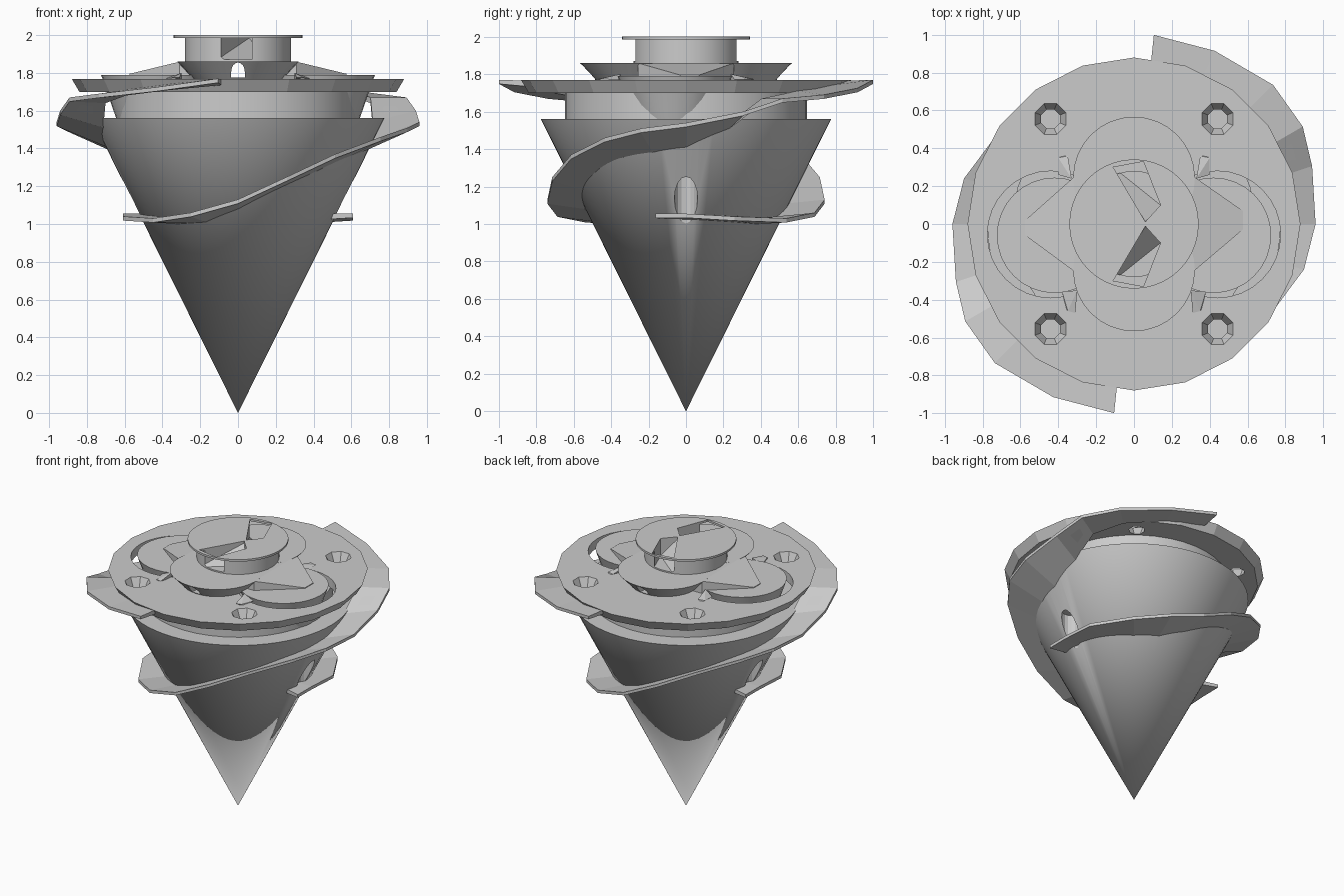
import bpy, bmesh
from math import radians, cos, sin, pi
from mathutils import Matrix

if "Cube" in bpy.data.objects:
    bpy.data.objects.remove(bpy.data.objects["Cube"])


def finish(name, bm, smooth=False):
    bmesh.ops.recalc_face_normals(bm, faces=bm.faces)
    me = bpy.data.meshes.new(name)
    bm.to_mesh(me)
    bm.free()
    ob = bpy.data.objects.new(name, me)
    bpy.context.collection.objects.link(ob)
    if smooth:
        bpy.ops.object.select_all(action='DESELECT')
        ob.select_set(True)
        bpy.context.view_layer.objects.active = ob
        bpy.ops.object.shade_smooth_by_angle(angle=radians(30))
    return ob


def frustum(name, n, r0, z0, r1, z1, x=0, y=0, smooth=False, turn=0):
    bm = bmesh.new()
    m = Matrix.Translation((x, y, (z0 + z1) / 2)) @ Matrix.Rotation(turn, 4, 'Z')
    bmesh.ops.create_cone(bm, cap_ends=True, segments=n, radius1=r0, radius2=r1,
                          depth=z1 - z0, matrix=m)
    if r0 == 0:
        bmesh.ops.remove_doubles(bm, verts=bm.verts, dist=1e-5)
    return finish(name, bm, smooth)


def hull(name, pts):
    bm = bmesh.new()
    for p in pts:
        bm.verts.new(p)
    bmesh.ops.convex_hull(bm, input=bm.verts[:])
    return finish(name, bm)


def cut(ob, cutters):
    bpy.context.view_layer.objects.active = ob
    for c in cutters:
        c.hide_render = True
        mod = ob.modifiers.new('cut', 'BOOLEAN')
        mod.operation = 'DIFFERENCE'
        mod.solver = 'EXACT'
        mod.object = c
        bpy.ops.object.modifier_apply(modifier=mod.name)


def drop(cutters):
    for c in cutters:
        bpy.data.objects.remove(c)


# cone body with a small upright pocket on each side
body = frustum('cone_body', 64, 0, 0, 0.775, 1.56, smooth=True)
pockets = [frustum('pocket_cutter', 16, 0.062, 1.0, 0.062, 1.27, s * 0.56) for s in (1, -1)]
cut(body, pockets)
drop(pockets)

# collar between the cone and the disc
frustum('collar', 40, 0.645, 1.56, 0.645, 1.70, smooth=True)

# twenty-sided disc with lobe openings and tapered eight-sided holes
disc = frustum('disc', 20, 0.84, 1.70, 0.88, 1.768)
cutters = [frustum('lobe_cutter', 32, 0.335, 1.6, 0.335, 1.8, s * 0.44, -0.055) for s in (1, -1)]
cutters += [frustum('hole_cutter', 8, 0.049, 1.69, 0.092, 1.775, sx * 0.442, sy * 0.555, turn=pi / 8)
            for sx in (1, -1) for sy in (1, -1)]
cut(disc, cutters)
drop(cutters)
# filler of the disc's middle, under the raised plate
frustum('disc_core', 24, 0.3, 1.70, 0.3, 1.768)

# low side lobes, tapering down through the disc
for s, side in ((1, 'right'), (-1, 'left')):
    frustum(side + '_lobe', 32, 0.225, 1.56, 0.305, 1.79, s * 0.42, -0.06, True)

# raised front and back lobes and sloping diamond, with an arched tunnel
arch = [(0.036 * cos(a), z + 0.04 * sin(a))
        for z, a in [(1.775, 0), (1.775, pi)]] + \
       [(0.036 * cos(k * pi / 8), 1.805 + 0.05 * sin(k * pi / 8)) for k in range(9)]
tunnel = hull('tunnel_cutter', [(x, y, z) for x, z in arch for y in (-0.8, 0.8)])
for s, side in ((-1, 'front'), (1, 'back')):
    lobe = frustum(side + '_lobe', 32, 0.235, 1.765, 0.322, 1.86, 0, s * 0.245, True)
    cut(lobe, [tunnel])
rim = [(0.31, 0.255), (0.31, -0.255), (-0.31, 0.255), (-0.31, -0.255)]
tips = [(0.575, 0.07), (0.575, -0.03), (-0.575, 0.02), (-0.575, -0.06)]
diamond = hull('diamond_ramp', [(x, y, z) for x, y in rim for z in (1.765, 1.859)] +
               [(x, y, z) for x, y in tips for z in (1.765, 1.795)])
cut(diamond, [tunnel])
drop([tunnel])

# small wedges between the lobes
for s in (1, -1):
    hull('back_wedge', [(s * 0.33, 0.24, 1.80), (s * 0.40, 0.26, 1.77), (s * 0.35, 0.36, 1.775),
                        (s * 0.40, 0.35, 1.775), (s * 0.33, 0.24, 1.76), (s * 0.38, 0.36, 1.76)])
    hull('front_wedge', [(s * 0.30, -0.35, 1.80), (s * 0.38, -0.36, 1.77), (s * 0.31, -0.47, 1.775),
                         (s * 0.35, -0.46, 1.775), (s * 0.30, -0.35, 1.76), (s * 0.36, -0.45, 1.76)])

# neck and cap with two slanted slots
neck = frustum('neck', 40, 0.28, 1.855, 0.28, 1.99, smooth=True)
cap = frustum('cap', 40, 0.342, 1.985, 0.342, 2.0, smooth=True)
slots = []
for s in (1, -1):
    quad = [(-0.11, s * 0.30), (0.05, s * 0.33), (0.14, s * 0.10)]
    slots.append(hull('slot_cutter', [(x, y, z) for x, y in quad for z in (1.87, 2.02)] +
                      [(0.06, s * 0.012, 1.985), (0.06, s * 0.012, 2.02)]))
cut(neck, slots)
cut(cap, slots)
drop(slots)

# two spiral fins: angle, outer radius, outer z, inner radius, inner z
path = [(165, 0.63, 1.055, 0.49, 1.055), (180, 0.61, 1.055, 0.50, 1.055),
        (203, 0.66, 1.04, 0.50, 1.045), (230, 0.70, 1.03, 0.49, 1.03),
        (250, 0.73, 1.06, 0.50, 1.04), (270, 0.74, 1.13, 0.54, 1.11),
        (290, 0.76, 1.25, 0.58, 1.21), (310, 0.80, 1.37, 0.62, 1.30),
        (330, 0.87, 1.46, 0.66, 1.38), (345, 0.93, 1.51, 0.68, 1.41),
        (360, 0.96, 1.54, 0.70, 1.44), (378, 0.99, 1.60, 0.75, 1.54),
        (390, 1.03, 1.67, 0.81, 1.67), (405, 1.04, 1.69, 0.84, 1.71),
        (425, 1.01, 1.725, 0.85, 1.74), (444, 1.005, 1.77, 0.86, 1.765)]
for name, turn in (('left_fin', 0), ('right_fin', 180)):
    bm = bmesh.new()
    rings = []
    for a, ro, zo, ri, zi in path:
        t = radians(a + turn)
        rings.append([bm.verts.new((r * cos(t), r * sin(t), z)) for r, z in
                      ((ri, zi), (ro, zo), (ro, zo - 0.022), (ri, zi - 0.03))])
    for p, q in zip(rings, rings[1:]):
        for i in range(4):
            j = (i + 1) % 4
            bm.faces.new((p[i], p[j], q[j], q[i]))
    bm.faces.new(rings[0])
    bm.faces.new(rings[-1])
    finish(name, bm)
